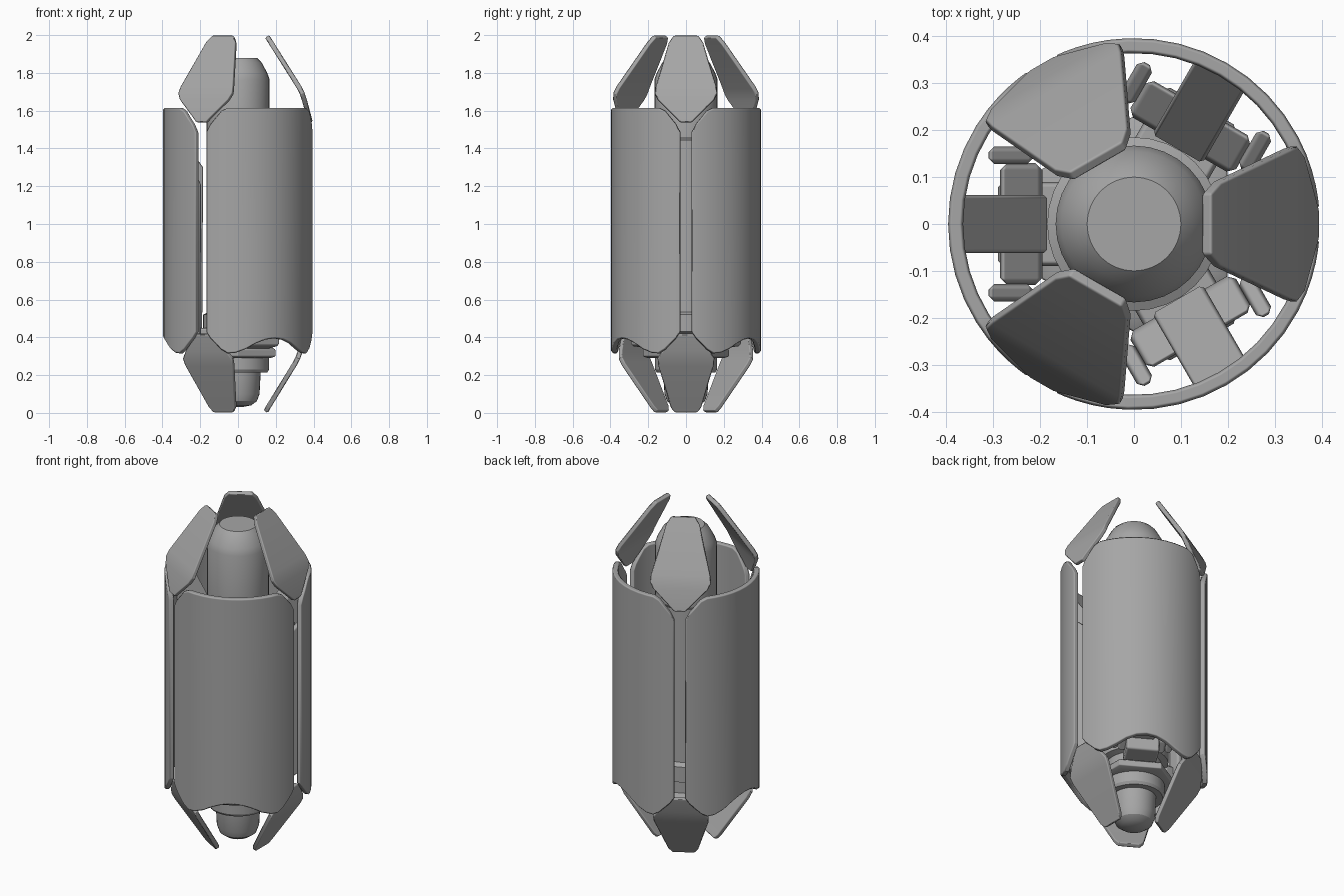
import bpy, bmesh, math
from mathutils import Matrix, Vector

if "Cube" in bpy.data.objects:
    bpy.data.objects.remove(bpy.data.objects["Cube"])

grey = bpy.data.materials.new("mid_grey")
grey.diffuse_color = (0.38, 0.38, 0.38, 1)
grey.use_nodes = True
grey.node_tree.nodes["Principled BSDF"].inputs["Base Color"].default_value = grey.diffuse_color


def finish(name, bm, bevel=0.0, angle=0.0):
    """Turn a bmesh into a shaded object rotated about z."""
    bmesh.ops.remove_doubles(bm, verts=bm.verts, dist=1e-5)
    bmesh.ops.rotate(bm, verts=bm.verts, cent=(0, 0, 0),
                     matrix=Matrix.Rotation(math.radians(angle), 3, 'Z'))
    bmesh.ops.recalc_face_normals(bm, faces=bm.faces)
    me = bpy.data.meshes.new(name)
    bm.to_mesh(me)
    bm.free()
    me.materials.append(grey)
    ob = bpy.data.objects.new(name, me)
    bpy.context.collection.objects.link(ob)
    bpy.ops.object.select_all(action='DESELECT')
    ob.select_set(True)
    bpy.context.view_layer.objects.active = ob
    bpy.ops.object.shade_smooth_by_angle(angle=math.radians(30))
    if bevel:
        mod = ob.modifiers.new("edge_bevel", 'BEVEL')
        mod.width = bevel
        mod.segments = 1
        mod.limit_method = 'ANGLE'
        mod.angle_limit = math.radians(40)
        mod.harden_normals = True


def loft(rings):
    """Skin a list of equal closed rings and cap both ends."""
    bm = bmesh.new()
    rows = [[bm.verts.new(p) for p in ring] for ring in rings]
    n = len(rows[0])
    for a, b in zip(rows, rows[1:]):
        for i in range(n):
            j = (i + 1) % n
            bm.faces.new((a[i], a[j], b[j], b[i]))
    bm.faces.new(rows[0])
    bm.faces.new(rows[-1])
    return bm


def lathe(name, profile, sides, bevel=0.0, angle=0.0):
    """Revolve (radius, z) points."""
    rings = [[(r * math.cos(2 * math.pi * i / sides),
               r * math.sin(2 * math.pi * i / sides), z)
              for i in range(sides)] for r, z in profile]
    finish(name, loft(rings), bevel, angle)


def interp(points, t):
    for (t0, v0), (t1, v1) in zip(points, points[1:]):
        if t <= t1:
            return v0 + (v1 - v0) * (t - t0) / (t1 - t0)
    return points[-1][1]


# Curved shell: outline heights by angular distance from the shell middle
TOP = [(0, 1.615), (38, 1.615), (43, 1.60), (52, 1.53), (55.6, 1.485)]
BOTTOM = [(0, 0.395), (8, 0.388), (16, 0.368), (24, 0.338), (32, 0.318),
          (38, 0.315), (43, 0.335), (52, 0.395), (55.6, 0.43)]
HALF = [0, 8, 16, 24, 32, 38, 43, 48, 52, 55.6]


def shell(name, angle):
    rings = []
    for t in [-h for h in HALF[:0:-1]] + HALF:
        a = math.radians(t)
        lo, hi = interp(BOTTOM, abs(t)), interp(TOP, abs(t))
        rings.append([(r * math.cos(a), r * math.sin(a), z) for r, z in
                      ((0.396, lo), (0.396, hi), (0.364, hi), (0.364, lo))])
    finish(name, loft(rings), 0.008, angle)


def petal(name, rows, angle, sign):
    """Folded plate from (radius, z, half width) rows, thickened inward."""
    rings = []
    for i, (r, z, w) in enumerate(rows):
        p, q = rows[max(i - 1, 0)], rows[min(i + 1, len(rows) - 1)]
        d = Vector((q[0] - p[0], q[1] - p[1])).normalized()
        nr, nz = -abs(d.y) * 0.026, sign * abs(d.x) * 0.026
        rings.append([(r, -w, z), (r, w, z),
                      (r + nr, w, z + nz), (r + nr, -w, z + nz)])
    finish(name, loft(rings), 0.006, angle)


UPPER = [(0.165, 2.0, 0.065), (0.187, 1.965, 0.09), (0.335, 1.73, 0.16),
         (0.352, 1.695, 0.165), (0.364, 1.66, 0.148), (0.391, 1.56, 0.048),
         (0.395, 1.54, 0.03)]
LOWER = [(0.158, 0.0, 0.06), (0.172, 0.025, 0.08), (0.31, 0.25, 0.147),
         (0.328, 0.285, 0.15), (0.343, 0.325, 0.125), (0.366, 0.40, 0.06),
         (0.37, 0.415, 0.04)]


def slab(name, profile, y0, y1, angle, bevel=0.008):
    """Extrude a (radius, z) outline between two sideways positions."""
    finish(name, loft([[(r, y, z) for r, z in profile] for y in (y0, y1)]),
           bevel, angle)


for k in range(3):
    a = 120 * k
    b = a + 60
    petal(f"upper_petal_{k}", UPPER, a, -1)
    petal(f"lower_petal_{k}", LOWER, a, 1)
    shell(f"shell_{k}", b)
    # Strut with a sloped top joining the shell to the middle
    slab(f"strut_{k}", [(0.37, 0.44), (0.19, 0.40), (0.185, 1.30),
                        (0.37, 1.56)], -0.062, 0.062, b)
    # Side tank with end flanges
    slab(f"tank_{k}", [(0.285, 0.42), (0.20, 0.38), (0.195, 1.22),
                       (0.285, 1.30)], -0.13, 0.13, b, 0.015)
    for s in (-1, 1):
        slab(f"tank_flange_{k}_{s}", [(0.31, 0.42), (0.215, 0.38),
             (0.215, 1.24), (0.31, 1.32)], s * 0.128, s * 0.165, b, 0.012)
    # Short arm below the tank
    slab(f"lower_arm_{k}", [(0.15, 0.335), (0.29, 0.355), (0.29, 0.45),
                            (0.15, 0.45)], -0.09, 0.09, b, 0.012)

# Central core with domed ends
lathe("core", [(0.02, 0.03), (0.07, 0.04), (0.10, 0.062), (0.114, 0.10),
               (0.12, 0.215), (0.155, 0.215), (0.165, 0.23), (0.165, 0.30),
               (0.15, 0.32), (0.15, 0.42), (0.185, 0.43), (0.185, 0.52),
               (0.155, 0.535), (0.155, 1.44), (0.167, 1.46), (0.167, 1.765),
               (0.155, 1.80), (0.125, 1.855), (0.10, 1.88), (0.02, 1.88)], 32)

# Six-sided plate under the tanks
lathe("hex_plate", [(0.20, 0.29), (0.23, 0.30), (0.23, 0.335), (0.20, 0.35)],
      6, 0.005, 30)
